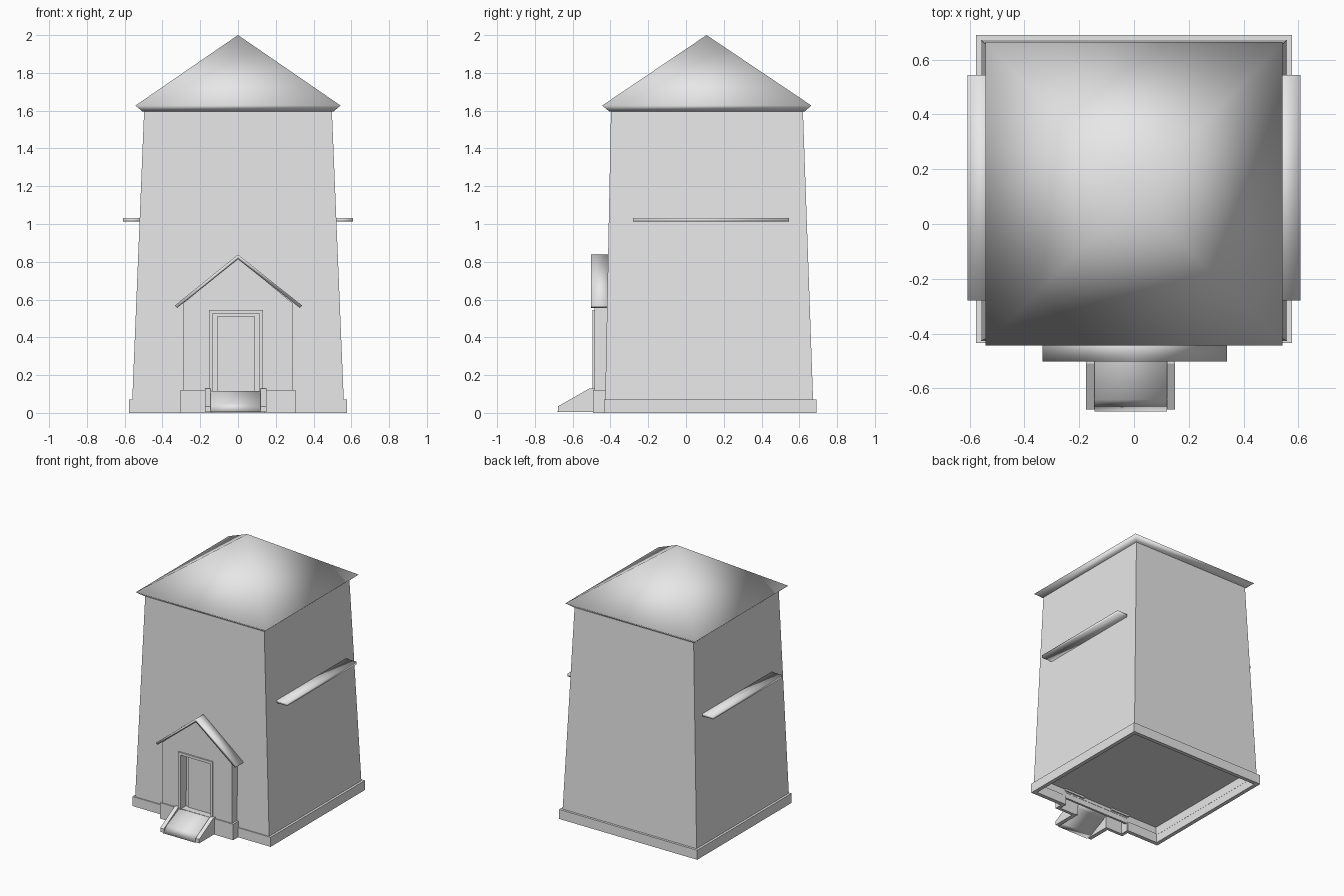
import bpy, bmesh, math
from mathutils import Vector

cube = bpy.data.objects.get("Cube")
if cube:
    bpy.data.objects.remove(cube)

grey = bpy.data.materials.new("light_grey")
grey.use_nodes = True
COLOUR = (0.8, 0.8, 0.8, 1)
grey.diffuse_color = COLOUR
grey.node_tree.nodes["Principled BSDF"].inputs["Base Color"].default_value = COLOUR


def finish(name, bm, smooth):
    """Turn a bmesh into a named object, flat or fully smooth."""
    bmesh.ops.recalc_face_normals(bm, faces=bm.faces)
    for face in bm.faces:
        face.smooth = smooth
    mesh = bpy.data.meshes.new(name)
    bm.to_mesh(mesh)
    bm.free()
    mesh.materials.append(grey)
    obj = bpy.data.objects.new(name, mesh)
    bpy.context.scene.collection.objects.link(obj)


def prism(name, profile, axis, low, high, smooth=False):
    """Extrude a 2D profile along one axis from low to high."""
    bm = bmesh.new()

    def place(a, b):
        co = [a, b]
        co.insert(axis, low)
        return bm.verts.new(co)

    face = bm.faces.new([place(a, b) for a, b in profile])
    shift = Vector((0, 0, 0))
    shift[axis] = high - low
    new = bmesh.ops.extrude_face_region(bm, geom=[face], use_keep_orig=True)
    verts = [g for g in new["geom"] if isinstance(g, bmesh.types.BMVert)]
    bmesh.ops.translate(bm, verts=verts, vec=shift)
    finish(name, bm, smooth)


def box(name, x, y, z, smooth=False):
    corners = [(x[0], y[0]), (x[1], y[0]), (x[1], y[1]), (x[0], y[1])]
    prism(name, corners, 2, *z, smooth)


def stacked(name, rings, apex=None, smooth=False):
    """Join rectangular rings (half x, front y, back y, z), optionally to a peak."""
    bm = bmesh.new()
    loops = [[bm.verts.new(c) for c in
              ((-x, f, z), (x, f, z), (x, b, z), (-x, b, z))] for x, f, b, z in rings]
    bm.faces.new(loops[0])
    for lower, upper in zip(loops, loops[1:]):
        for i in range(4):
            j = (i + 1) % 4
            bm.faces.new((lower[i], lower[j], upper[j], upper[i]))
    if apex:
        peak = bm.verts.new(apex)
        for i in range(4):
            bm.faces.new((loops[-1][i], loops[-1][(i + 1) % 4], peak))
    else:
        bm.faces.new(loops[-1])
    finish(name, bm, smooth)


# Tapered tower with a recessed underside, and pyramid roof
stacked("tower_walls", [(0.546, -0.412, 0.659, 0.125), (0.546, -0.412, 0.659, 0.06),
                        (0.56, -0.428, 0.673, 0.06), (0.497, -0.397, 0.619, 1.6)])
stacked("tower_roof", [(0.505, -0.405, 0.627, 1.595), (0.543, -0.444, 0.664, 1.627)],
        apex=(0, 0.109, 2), smooth=True)

# Open plinth around the foot, with a gap behind the porch
box("plinth_back", (-0.577, 0.577), (0.66, 0.69), (0, 0.072))
for side, label in ((-1, "right"), (1, "left")):
    def span(a, b):
        return tuple(sorted((side * a, side * b)))

    box("plinth_side_" + label, span(0.547, 0.577), (-0.435, 0.69), (0, 0.072))
    box("plinth_front_" + label, span(0.285, 0.577), (-0.435, -0.405), (0, 0.072))
    # Side ledge halfway up the wall
    box("ledge_" + label, span(0.5, 0.608), (-0.28, 0.545), (1.013, 1.033), True)
    # Porch foundation, an angled wall on each side of the ramp
    foot = [(0.305, -0.41), (0.305, -0.493), (0.14, -0.493), (0.14, -0.47),
            (0.28, -0.47), (0.28, -0.41)]
    prism("porch_foundation_" + label, [(side * x, y) for x, y in foot], 2, 0, 0.12)

box("porch_floor", (-0.3, 0.3), (-0.485, -0.41), (0.1, 0.117))

# Porch front with its doorway
prism("porch_wall", [(-0.29, 0.11), (-0.29, 0.58), (0, 0.82), (0.29, 0.58),
                     (0.29, 0.11), (0.115, 0.11), (0.115, 0.525), (-0.135, 0.525),
                     (-0.135, 0.11)], 1, -0.485, -0.4)
prism("porch_roof", [(-0.335, 0.568), (0, 0.838), (0.34, 0.568), (0.327, 0.556),
                     (0, 0.815), (-0.322, 0.556)], 1, -0.502, -0.4, True)
prism("door_frame", [(-0.153, 0.117), (-0.153, 0.545), (0.132, 0.545), (0.132, 0.117),
                     (0.115, 0.117), (0.115, 0.525), (-0.135, 0.525), (-0.135, 0.117)],
      1, -0.495, -0.48)
box("door", (-0.11, 0.09), (-0.437, -0.42), (0.117, 0.51))

# Entrance ramp and its side kerbs
prism("ramp", [(-0.685, 0.005), (-0.642, 0.05), (-0.5, 0.115), (-0.46, 0.115),
               (-0.46, 0.09), (-0.5, 0.085), (-0.64, 0.015)], 0, -0.145, 0.12, True)
for label, left in (("right", -0.175), ("left", 0.12)):
    prism("ramp_kerb_" + label, [(-0.677, 0.005), (-0.677, 0.035), (-0.51, 0.13),
                                 (-0.47, 0.13), (-0.47, 0.005)], 0, left, left + 0.03)
